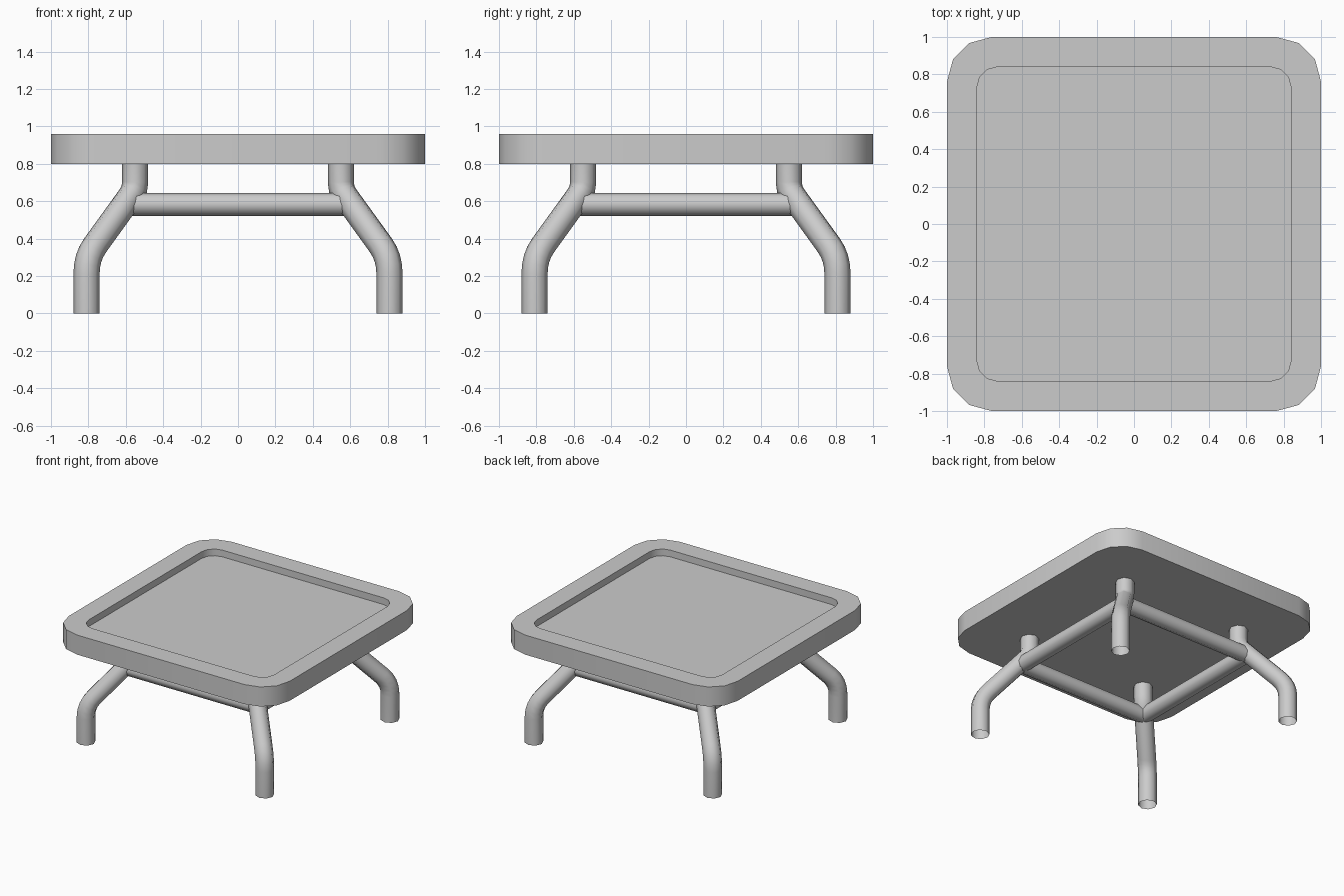
import bpy, bmesh, math
from mathutils import Vector

if "Cube" in bpy.data.objects:
    bpy.data.objects.remove(bpy.data.objects["Cube"], do_unlink=True)

GREY = (0.6, 0.6, 0.6, 1)
grey = bpy.data.materials.new("plain grey")
grey.use_nodes = True
grey.diffuse_color = GREY
grey.node_tree.nodes["Principled BSDF"].inputs["Base Color"].default_value = GREY


def finish(bm, name, angle):
    """Turn a bmesh into a smooth-shaded object."""
    bmesh.ops.recalc_face_normals(bm, faces=bm.faces)
    mesh = bpy.data.meshes.new(name)
    bm.to_mesh(mesh)
    bm.free()
    mesh.materials.append(grey)
    obj = bpy.data.objects.new(name, mesh)
    bpy.context.collection.objects.link(obj)
    bpy.ops.object.select_all(action="DESELECT")
    obj.select_set(True)
    bpy.context.view_layer.objects.active = obj
    bpy.ops.object.shade_smooth_by_angle(angle=math.radians(angle))
    return obj


def bridge(bm, a, b):
    for i in range(len(a)):
        j = (i + 1) % len(a)
        bm.faces.new((a[i], a[j], b[j], b[i]))


def rounded_square(bm, half, radius, z, steps=3):
    ring = []
    for corner in range(4):
        mid = math.radians(45 + 90 * corner)
        cx = math.copysign(half - radius, math.cos(mid))
        cy = math.copysign(half - radius, math.sin(mid))
        for k in range(steps + 1):
            a = math.radians(90 * (corner + k / steps))
            ring.append(bm.verts.new((cx + radius * math.cos(a), cy + radius * math.sin(a), z)))
    return ring


def tube(name, path, side, radius, sides=8, turn=0.0):
    """Open tube along a path lying in the plane square to side."""
    bm = bmesh.new()
    rings = []
    for i, p in enumerate(path):
        tangent = (path[min(i + 1, len(path) - 1)] - path[max(i - 1, 0)]).normalized()
        normal = side.cross(tangent)
        ring = []
        for k in range(sides):
            a = math.tau * (k + turn) / sides
            ring.append(bm.verts.new(p + radius * (math.cos(a) * side + math.sin(a) * normal)))
        rings.append(ring)
    for a, b in zip(rings, rings[1:]):
        bridge(bm, a, b)
    return finish(bm, name, 60)


def bend(before, corner, after, size, steps):
    """Points rounding off one corner of a path."""
    start = corner + (before - corner).normalized() * size
    end = corner + (after - corner).normalized() * size
    return [start.lerp(corner, t).lerp(corner.lerp(end, t), t)
            for t in (k / steps for k in range(steps + 1))]


# Table top with a shallow recess
bm = bmesh.new()
loops = [rounded_square(bm, *spec) for spec in
         ((1, 0.24, 0.8), (1, 0.24, 0.96), (0.84, 0.11, 0.96), (0.84, 0.11, 0.905))]
for a, b in zip(loops, loops[1:]):
    bridge(bm, a, b)
bm.faces.new(loops[0])
bm.faces.new(loops[-1])
finish(bm, "table_top", 40)

# Four cranked legs, splayed along the diagonals
for sx, sx_name in ((1, "left"), (-1, "right")):
    for sy, sy_name in ((-1, "front"), (1, "back")):
        foot, knee, hip, head = [Vector((sx * r, sy * r, z)) for r, z in
                                 ((0.81, 0), (0.81, 0.3), (0.55, 0.66), (0.55, 0.81))]
        path = [foot] + bend(foot, knee, hip, 0.09, 4) + bend(knee, hip, head, 0.04, 2) + [head]
        tube(f"{sy_name}_{sx_name}_leg", path, Vector((-sy, sx, 0)).normalized(), 0.07)

# Four rails joining neighbouring legs
for s, x_name, y_name in ((1, "left", "back"), (-1, "right", "front")):
    ends = (-0.59, 0.59)
    tube(f"{y_name}_rail", [Vector((e, s * 0.59, 0.583)) for e in ends],
         Vector((0, 1, 0)), 0.062)
    tube(f"{x_name}_rail", [Vector((s * 0.59, e, 0.583)) for e in ends],
         Vector((1, 0, 0)), 0.062)
